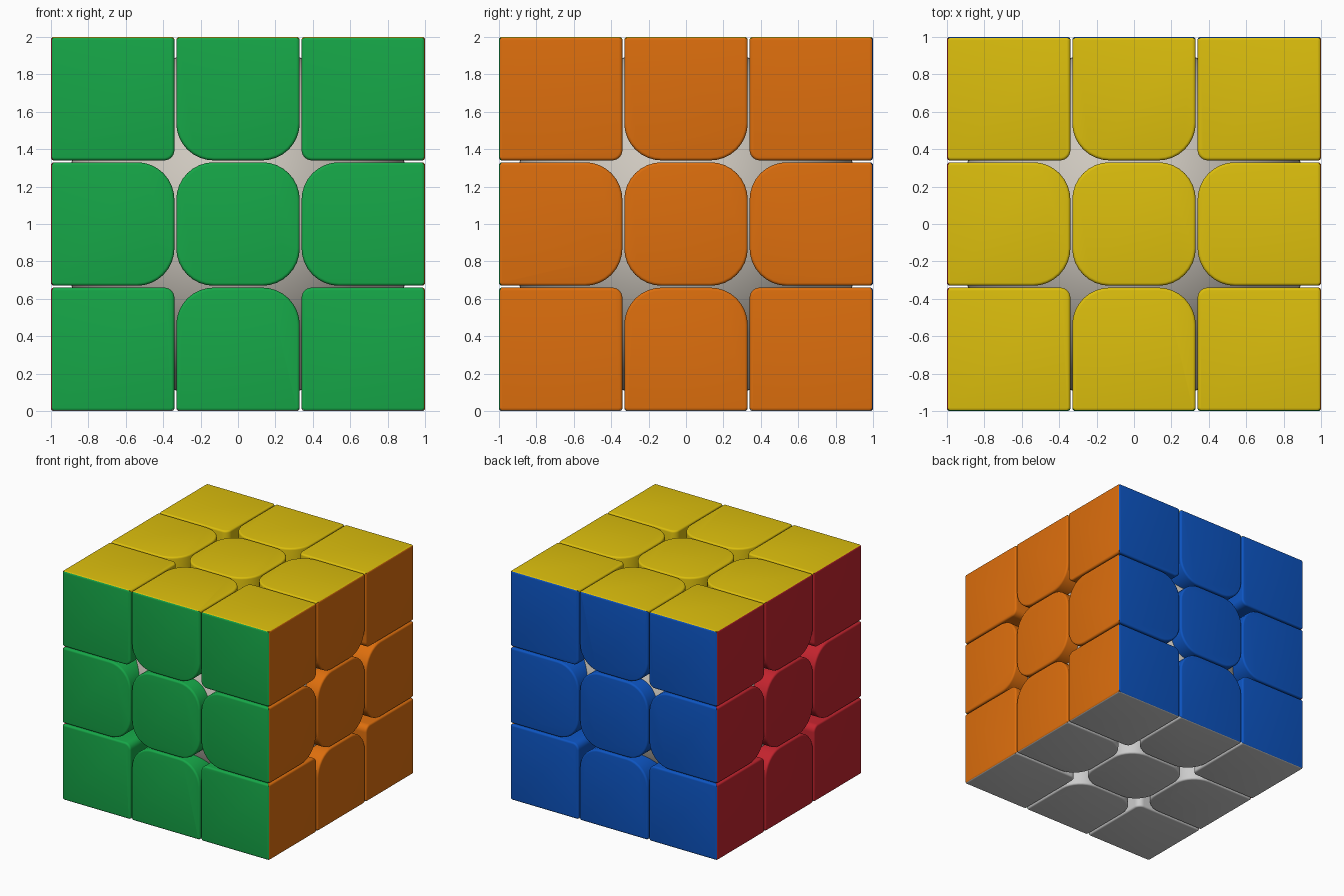
import bpy, bmesh
from math import sin, cos, pi, radians
from mathutils import Matrix, Vector

if "Cube" in bpy.data.objects:
    bpy.data.objects.remove(bpy.data.objects["Cube"])

SPAN = {-1: (-1.0, -0.34), 0: (-0.33, 0.33), 1: (0.34, 1.0)}
BEVEL, DEPTH, SEG = 0.016, 0.34, 8


def corner_radius(i, j, sx, sy):
    """Rounding of one corner of the tile in column i, row j."""
    if i == 0 and j == 0:
        return 0.20
    if i == 0 or j == 0:
        inner = sy == -j if i == 0 else sx == -i
        return 0.20 if inner else 0.02
    return 0.055 if (sx == -i and sy == -j) else 0.02


def outline(i, j, inset, depth):
    """Rounded outline, mitred where it meets the cube's outer edges."""
    (x0, x1), (y0, y1) = SPAN[i], SPAN[j]
    lim = 1 - depth
    pts = []
    for k, (sx, sy) in enumerate([(1, 1), (-1, 1), (-1, -1), (1, -1)]):
        r = corner_radius(i, j, sx, sy)
        cx = x1 - r if sx > 0 else x0 + r
        cy = y1 - r if sy > 0 else y0 + r
        for s in range(SEG + 1):
            a = (k + s / SEG) * pi / 2
            x = cx + (r - inset) * cos(a)
            y = cy + (r - inset) * sin(a)
            pts.append(Vector((max(-lim, min(lim, x)),
                               max(-lim, min(lim, y)), lim)))
    return pts


def make_tile(name, i, j, rot, mat):
    bm = bmesh.new()
    # rounded rim, then a straight wall going inwards
    levels = [(BEVEL * (1 - sin(t * pi / 8)), BEVEL * (1 - cos(t * pi / 8)))
              for t in range(5)] + [(0, DEPTH)]
    rings = [[bm.verts.new(p) for p in outline(i, j, *lv)] for lv in levels]
    n = len(rings[0])
    bm.faces.new(rings[0])
    bm.faces.new(rings[-1][::-1])
    for a, b in zip(rings, rings[1:]):
        for k in range(n):
            m = (k + 1) % n
            bm.faces.new((a[k], b[k], b[m], a[m]))
    bmesh.ops.remove_doubles(bm, verts=bm.verts[:], dist=0.0002)
    bm.transform(Matrix.Translation((0, 0, 1)) @ rot)
    bmesh.ops.recalc_face_normals(bm, faces=bm.faces[:])
    me = bpy.data.meshes.new(name)
    bm.to_mesh(me)
    bm.free()
    if mat:
        me.materials.append(mat)
    ob = bpy.data.objects.new(name, me)
    bpy.context.collection.objects.link(ob)
    return ob


def material(name, rgb):
    m = bpy.data.materials.new(name)
    m.diffuse_color = (*rgb, 1)
    m.use_nodes = True
    m.node_tree.nodes["Principled BSDF"].inputs["Base Color"].default_value = m.diffuse_color
    return m


# side name: rotation taking the top face to it, colour
SIDES = {
    "top": ((0, "X"), (0.72, 0.52, 0.004)),
    "bottom": ((180, "X"), None),
    "front": ((90, "X"), (0.008, 0.39, 0.065)),
    "back": ((-90, "X"), (0.004, 0.09, 0.54)),
    "right": ((90, "Y"), (0.72, 0.156, 0.004)),
    "left": ((-90, "Y"), (0.54, 0.017, 0.027)),
}
KIND = ["center_tile", "edge_tile", "corner_tile"]

# coloured tiles, nine on each side
parts = []
for side, ((ang, axis), rgb) in SIDES.items():
    mat = material(side + "_colour", rgb) if rgb else None
    rot = Matrix.Rotation(radians(ang), 4, axis)
    for i in SPAN:
        for j in SPAN:
            name = f"{side}_{KIND[abs(i) + abs(j)]}"
            parts.append(make_tile(name, i, j, rot, mat))

# round core seen through the gaps
bpy.ops.mesh.primitive_uv_sphere_add(segments=96, ring_count=48, radius=0.95,
                                     location=(0, 0, 1))
core = bpy.context.object
core.name = "inner_core"
core.data.materials.append(material("core_colour", (0.62, 0.58, 0.52)))
parts.append(core)

for ob in parts:
    ob.select_set(True)
bpy.context.view_layer.objects.active = core
bpy.ops.object.shade_smooth_by_angle(angle=radians(35))
